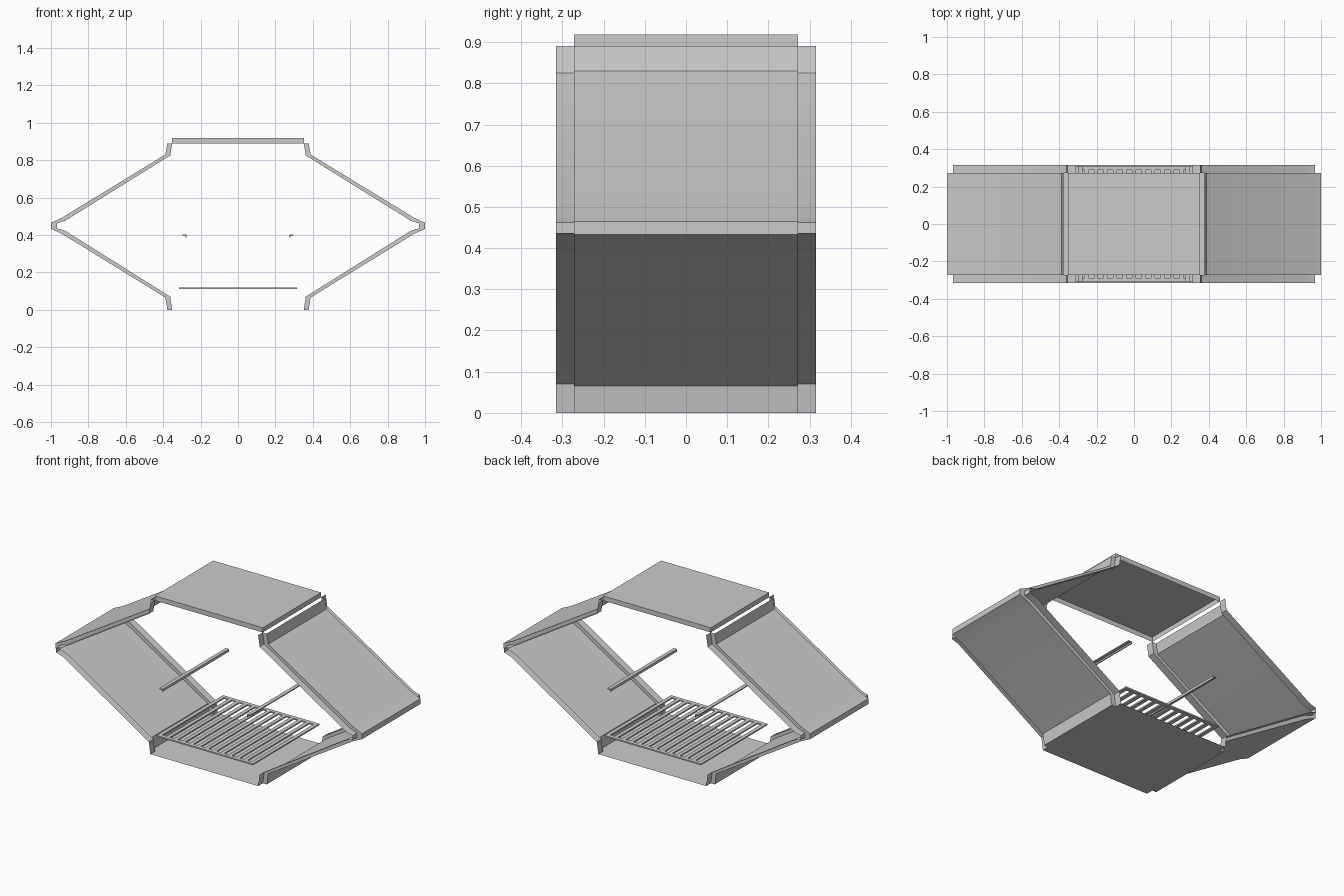
import bpy, bmesh, math

if "Cube" in bpy.data.objects:
    bpy.data.objects.remove(bpy.data.objects["Cube"])


def finish(name, bm, smooth=False):
    bmesh.ops.recalc_face_normals(bm, faces=bm.faces)
    me = bpy.data.meshes.new(name)
    bm.to_mesh(me)
    bm.free()
    ob = bpy.data.objects.new(name, me)
    bpy.context.collection.objects.link(ob)
    if smooth:
        bpy.ops.object.select_all(action='DESELECT')
        ob.select_set(True)
        bpy.context.view_layer.objects.active = ob
        bpy.ops.object.shade_smooth_by_angle(angle=math.radians(35))
    return ob


def add_box(bm, x0, x1, y0, y1, z0, z1):
    vs = bmesh.ops.create_cube(bm, size=1)['verts']
    for v in vs:
        v.co = ((x0, x1)[v.co.x > 0], (y0, y1)[v.co.y > 0], (z0, z1)[v.co.z > 0])
    return vs


def full(half):
    # right half from lip down to the floor, then mirrored up the left
    return half + [(-x, z) for x, z in reversed(half)]


# Hexagonal sheet shell: raised centre band, stepped-in strips along both rims
raised = full([(.378, .89), (.388, .83), (.94, .493), (1, .465),
               (1, .433), (.94, .405), (.388, .065), (.378, 0)])
inset = full([(.352, .89), (.362, .825), (.925, .475), (.968, .462),
              (.968, .436), (.925, .423), (.362, .07), (.352, 0)])
bm = bmesh.new()
rows = []
for y, prof in [(-.315, inset), (-.272, inset), (-.272, raised),
                (.272, raised), (.272, inset), (.315, inset)]:
    rows.append([bm.verts.new((x, y, z)) for x, z in prof])
mid = len(raised) // 2 - 1
for r, (a, b) in enumerate(zip(rows, rows[1:])):
    for i in range(len(a) - 1):
        if i == mid and r in (1, 3):
            continue  # floor is flush, no step there
        bm.faces.new((a[i], a[i + 1], b[i + 1], b[i]))
finish("shell", bm, True)

# Lid: shallow pan open below
bm = bmesh.new()
add_box(bm, -.352, .352, -.272, .272, .89, .918)
bm.normal_update()
bmesh.ops.delete(bm, geom=[f for f in bm.faces if f.normal.z < -.5], context='FACES_ONLY')
finish("lid", bm)

# Support rails: small angle sections running front to back
for side, name in ((-1, "left_rail"), (1, "right_rail")):
    bm = bmesh.new()
    pts = [(.275, .387), (.28, .387), (.28, .396), (.297, .396), (.297, .402), (.275, .402)]
    f = bm.faces.new([bm.verts.new((side * x, -.31, z)) for x, z in pts])
    ext = bmesh.ops.extrude_face_region(bm, geom=[f], use_keep_orig=True)['geom']
    for v in ext:
        if isinstance(v, bmesh.types.BMVert):
            v.co.y = .31
    finish(name, bm)

# Grate: frame with parallel bars
bm = bmesh.new()
X, Y, W, Z0, Z1 = .315, .31, .022, .111, .119
for s in (-1, 1):
    add_box(bm, *sorted((s * X, s * (X - W))), -Y, Y, Z0, Z1)
    add_box(bm, -X + W, X - W, *sorted((s * Y, s * (Y - W))), Z0, Z1)
n = 11
for i in range(n):
    c = -X + W / 2 + (i + 1) * (2 * X - W) / (n + 1)
    add_box(bm, c - .011, c + .011, -Y + W, Y - W, Z0, Z1)
finish("grate", bm)
